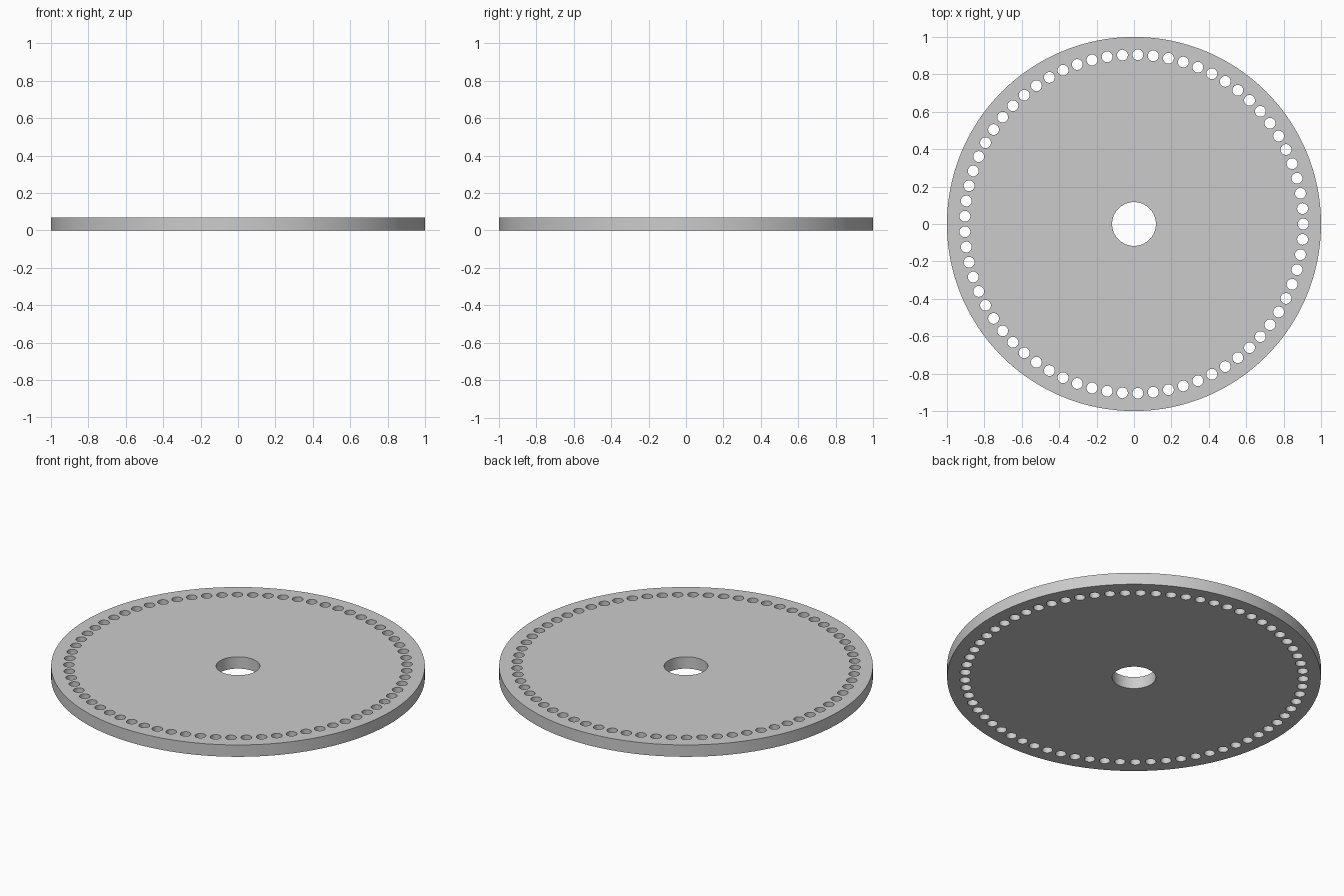
import bpy, bmesh
from math import sin, cos, pi, radians

if "Cube" in bpy.data.objects:
    bpy.data.objects.remove(bpy.data.objects["Cube"])

R, BORE, PITCH, HOLE = 1.0, 0.117, 0.905, 0.029
THICK, COUNT = 0.07, 69

# Flat outline: rim, centre bore and ring of small holes
curve = bpy.data.curves.new("perforated_disc", 'CURVE')
curve.dimensions = '2D'
curve.fill_mode = 'BOTH'
curve.extrude = THICK / 2


def circle(cx, cy, r, n):
    s = curve.splines.new('POLY')
    s.points.add(n - 1)
    for i, p in enumerate(s.points):
        a = 2 * pi * i / n
        p.co = (cx + r * cos(a), cy + r * sin(a), 0, 1)
    s.use_cyclic_u = True


circle(0, 0, R, 192)
circle(0, 0, BORE, 64)
for i in range(COUNT):
    a = 2 * pi * i / COUNT
    circle(PITCH * cos(a), PITCH * sin(a), HOLE, 24)

# Turn the outline into a welded solid standing on the ground plane
disc = bpy.data.objects.new("perforated_disc", curve)
bpy.context.collection.objects.link(disc)
bpy.context.view_layer.objects.active = disc
disc.select_set(True)
bpy.ops.object.convert(target='MESH')
disc = bpy.context.object

bm = bmesh.new()
bm.from_mesh(disc.data)
bmesh.ops.translate(bm, verts=bm.verts, vec=(0, 0, THICK / 2))
bmesh.ops.remove_doubles(bm, verts=bm.verts, dist=1e-4)
bmesh.ops.recalc_face_normals(bm, faces=bm.faces)
bm.to_mesh(disc.data)
bm.free()
bpy.ops.object.shade_smooth_by_angle(angle=radians(30))
